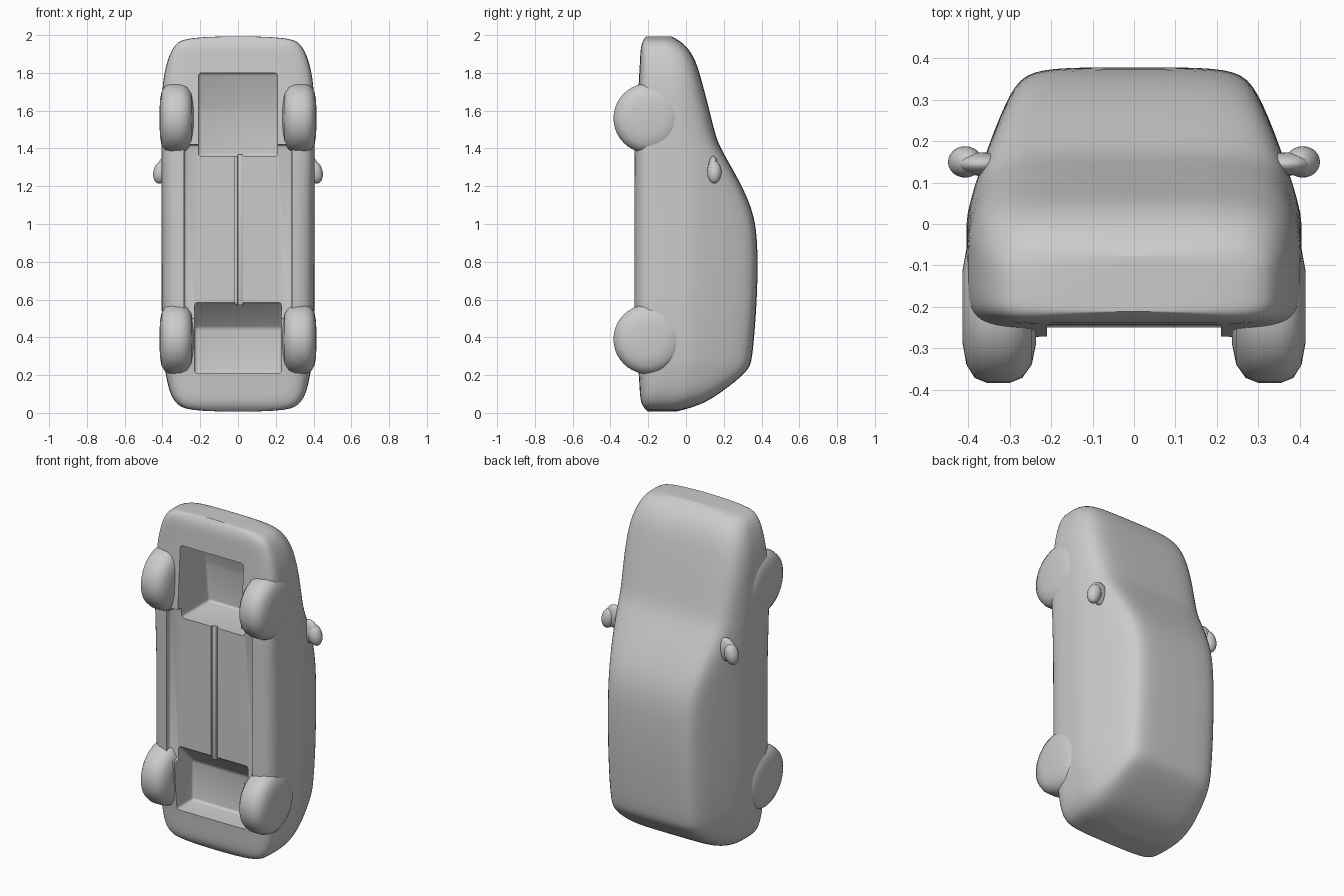
import bpy, bmesh, math
from mathutils import Matrix, Vector

if "Cube" in bpy.data.objects:
    bpy.data.objects.remove(bpy.data.objects["Cube"])

grey = bpy.data.materials.new("clay_grey")
grey.diffuse_color = (0.6, 0.6, 0.6, 1)
grey.use_nodes = True
grey.node_tree.nodes["Principled BSDF"].inputs["Base Color"].default_value = grey.diffuse_color


def make(name, bm):
    bmesh.ops.recalc_face_normals(bm, faces=bm.faces)
    me = bpy.data.meshes.new(name)
    bm.to_mesh(me)
    bm.free()
    ob = bpy.data.objects.new(name, me)
    bpy.context.collection.objects.link(ob)
    me.materials.append(grey)
    return ob


def smooth(ob, angle=40):
    bpy.ops.object.select_all(action='DESELECT')
    ob.select_set(True)
    bpy.context.view_layer.objects.active = ob
    bpy.ops.object.shade_smooth_by_angle(angle=math.radians(angle))


def apply_all(ob):
    bpy.context.view_layer.update()
    dg = bpy.context.evaluated_depsgraph_get()
    me = bpy.data.meshes.new_from_object(ob.evaluated_get(dg))
    ob.modifiers.clear()
    ob.data = me


# Car shell: (z, underside y, roof y, half width), tail to nose
STATIONS = [
    (0.005, -0.20, -0.06, 0.25), (0.04, -0.238, 0.08, 0.325), (0.11, -0.245, 0.19, 0.365),
    (0.22, -0.25, 0.33, 0.385), (0.28, -0.26, 0.35, 0.395), (0.45, -0.275, 0.365, 0.403),
    (0.65, -0.275, 0.378, 0.405), (0.85, -0.275, 0.38, 0.405), (1.0, -0.275, 0.37, 0.405),
    (1.12, -0.275, 0.335, 0.405), (1.25, -0.275, 0.27, 0.405), (1.38, -0.275, 0.195, 0.405),
    (1.45, -0.27, 0.16, 0.405), (1.6, -0.26, 0.125, 0.405), (1.75, -0.25, 0.085, 0.40),
    (1.87, -0.243, 0.052, 0.375), (1.955, -0.24, -0.005, 0.335), (1.995, -0.21, -0.08, 0.27)]


def half_section(yb, yt, w):
    h = yt - yb
    belt = min(0.03, yb + 0.6 * h)
    top = yt - min(0.05, 0.14 * h)
    wt = w - max(0.03, (top - belt) * 0.36)
    return [(0, yb), (0.45 * w, yb), (0.82 * w, yb), (0.97 * w, yb + 0.07 * h),
            (w, yb + 0.2 * h), (w, yb + 0.4 * h), (w, belt),
            ((w + wt) / 2 + 0.005, (belt + top) / 2), (wt, top),
            (0.84 * wt, yt - 0.006), (0.45 * wt, yt), (0, yt)]


bm = bmesh.new()
rings = []
for z, yb, yt, w in STATIONS:
    half = half_section(yb, yt, w)
    loop = half + [(-x, y) for x, y in half[-2:0:-1]]
    rings.append([bm.verts.new((x, y, z)) for x, y in loop])
n = len(rings[0])
for a, b in zip(rings, rings[1:]):
    for i in range(n):
        bm.faces.new((a[i], a[(i + 1) % n], b[(i + 1) % n], b[i]))
# Ends are closed with strips across the car
for r in (rings[0], rings[-1]):
    for i in range(n // 2):
        q = [r[i], r[i + 1], r[(n - i - 1) % n], r[(n - i) % n]]
        bm.faces.new(list(dict.fromkeys(q)))
body = make("car_body", bm)
sub = body.modifiers.new("round", 'SUBSURF')
sub.levels = sub.render_levels = 2
apply_all(body)


# Underside recesses: side profile (y, z) extruded across the car
def cut(name, profile, x0, x1, bevel=0.015):
    bm = bmesh.new()
    f = bm.faces.new([bm.verts.new((x0, y, z)) for y, z in profile])
    ext = bmesh.ops.extrude_face_region(bm, geom=[f])
    vs = [v for v in ext["geom"] if isinstance(v, bmesh.types.BMVert)]
    bmesh.ops.translate(bm, verts=vs, vec=(x1 - x0, 0, 0))
    if bevel:
        bmesh.ops.bevel(bm, geom=bm.edges[:], offset=bevel, segments=3, affect='EDGES', profile=0.5)
    cutter = make(name, bm)
    mod = body.modifiers.new(name, 'BOOLEAN')
    mod.operation, mod.object, mod.solver = 'DIFFERENCE', cutter, 'EXACT'
    apply_all(body)
    bpy.data.objects.remove(cutter)


cut("floor_recess", [(-0.4, 0.5), (-0.235, 0.5), (-0.235, 1.42), (-0.4, 1.42)], -0.285, 0.285)
cut("engine_bay", [(-0.4, 1.36), (0.03, 1.36), (0.0, 1.6), (-0.05, 1.8), (-0.4, 1.8)], -0.21, 0.21)
cut("rear_bay", [(-0.4, 0.21), (-0.1, 0.21), (-0.1, 0.45), (-0.23, 0.585), (-0.4, 0.6)], -0.23, 0.23)
cut("floor_seam", [(-0.4, 0.57), (-0.222, 0.57), (-0.222, 1.37), (-0.4, 1.37)], -0.016, -0.004, 0)
smooth(body)

# Raised rib beside the floor seam
bm = bmesh.new()
bmesh.ops.create_cube(bm, size=1, matrix=Matrix.Translation((0.012, -0.235, 0.97))
                      @ Matrix.Diagonal((0.03, 0.02, 0.8, 1)))
bmesh.ops.bevel(bm, geom=bm.edges[:], offset=0.006, segments=2, affect='EDGES', profile=0.5)
smooth(make("floor_rib", bm))


# Wheels: rounded tyre profile (x, radius) spun about the x axis
def wheel(name, side, z):
    prof = [(0.235, 0), (0.237, 0.09), (0.247, 0.14), (0.27, 0.172), (0.30, 0.184),
            (0.355, 0.184), (0.385, 0.172), (0.405, 0.14), (0.414, 0.09), (0.415, 0)]
    bm = bmesh.new()
    vs = [bm.verts.new((side * x, r, 0)) for x, r in prof]
    es = [bm.edges.new(p) for p in zip(vs, vs[1:])]
    bmesh.ops.spin(bm, geom=vs + es, cent=(0, 0, 0), axis=(1, 0, 0), angle=2 * math.pi, steps=40)
    bmesh.ops.remove_doubles(bm, verts=bm.verts, dist=1e-4)
    bmesh.ops.translate(bm, verts=bm.verts, vec=(0, -0.2, z))
    smooth(make(name, bm))


# Door mirrors: egg-shaped head and a short stalk
def ellipsoid(name, loc, rad, tilt):
    bm = bmesh.new()
    bmesh.ops.create_uvsphere(bm, u_segments=24, v_segments=14, radius=1,
                              matrix=Matrix.Translation(Vector(loc)) @ Matrix.Rotation(tilt, 4, 'Y')
                              @ Matrix.Diagonal((*rad, 1)))
    smooth(make(name, bm))


for side, label in ((1, "right"), (-1, "left")):
    wheel("front_wheel_" + label, side, 1.56)
    wheel("rear_wheel_" + label, side, 0.39)
    ellipsoid("mirror_head_" + label, (side * 0.408, 0.15, 1.275), (0.04, 0.038, 0.062), side * -0.25)
    ellipsoid("mirror_stalk_" + label, (side * 0.37, 0.145, 1.29), (0.06, 0.028, 0.07), 0)
